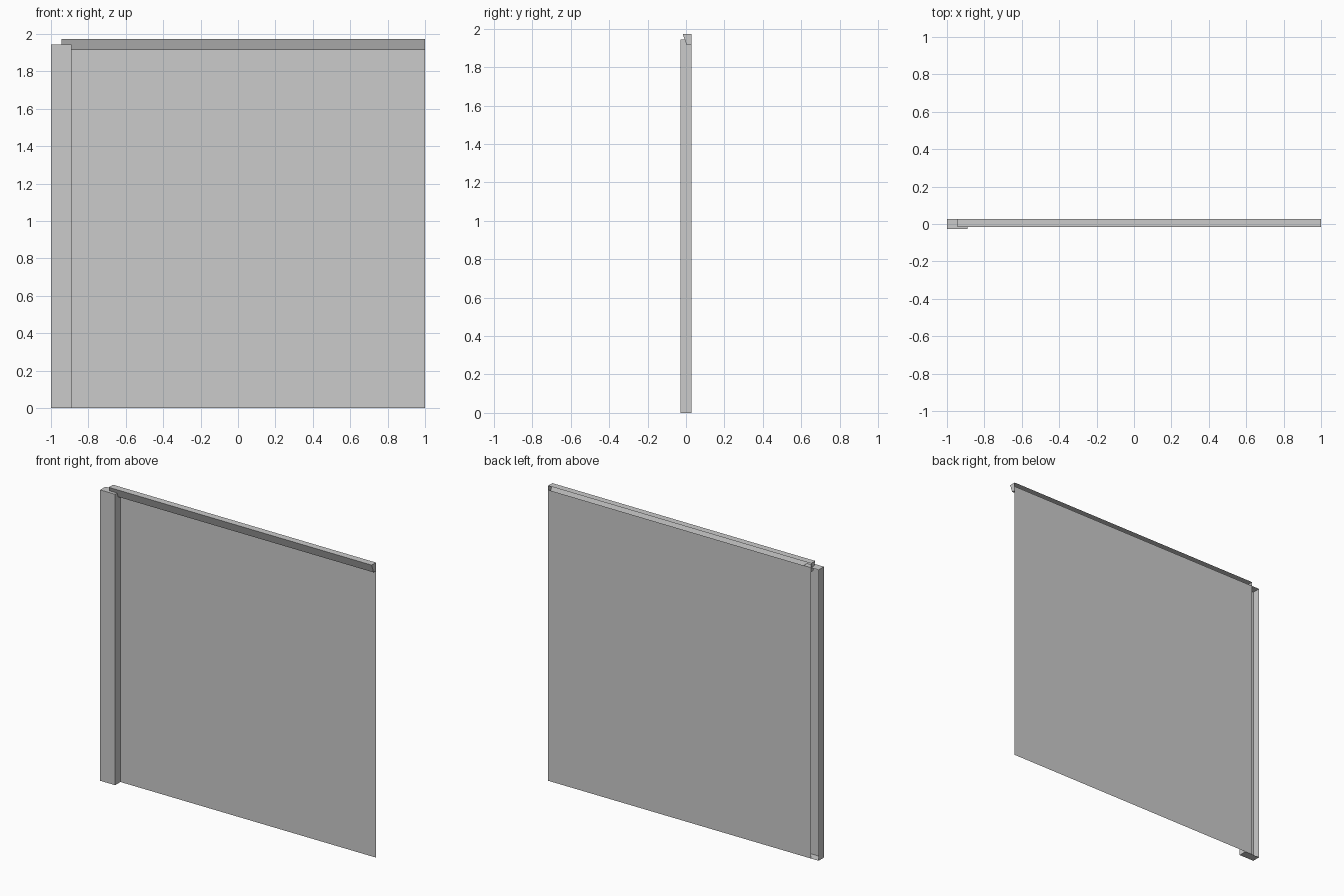
import bpy

cube = bpy.data.objects.get("Cube")
if cube:
    bpy.data.objects.remove(cube, do_unlink=True)

grey = bpy.data.materials.new("plain grey")
grey.use_nodes = True
colour = (0.6, 0.6, 0.6, 1)
grey.diffuse_color = colour
grey.node_tree.nodes["Principled BSDF"].inputs["Base Color"].default_value = colour

BACK = 0.028        # plane of the sheet and of the open backs
INNER = -0.944      # inner edge of the sheet, beside the post
HEIGHT = 1.944


def add_mesh(name, verts, faces):
    mesh = bpy.data.meshes.new(name)
    mesh.from_pydata(verts, [], faces)
    mesh.materials.append(grey)
    obj = bpy.data.objects.new(name, mesh)
    bpy.context.collection.objects.link(obj)
    return obj


def open_prism(name, near, far):
    """Trough through two matching outlines, capped at both ends.
    The side from the last point back to the first stays open."""
    n = len(near)
    sides = [(i, i + 1, n + i + 1, n + i) for i in range(n - 1)]
    caps = [tuple(reversed(range(n))), tuple(range(n, 2 * n))]
    return add_mesh(name, near + far, sides + caps)


# Thin wall sheet
add_mesh("wall_panel",
         [(INNER, BACK, 0), (1, BACK, 0), (1, BACK, HEIGHT), (INNER, BACK, HEIGHT)],
         [(0, 1, 2, 3)])

# Corner post, open at the back
post = [(-1, BACK), (-1, -BACK), (-0.889, -BACK), (-0.889, BACK)]
open_prism("corner_post",
           [(x, y, 0) for x, y in post],
           [(x, y, HEIGHT) for x, y in post])

# Sloping top rail, open at the back
rail = [(BACK, 1.972), (-0.017, 1.972), (0.004, 1.915), (BACK, 1.915)]
open_prism("top_rail",
           [(INNER, y, z) for y, z in rail],
           [(1, y, z) for y, z in rail])
